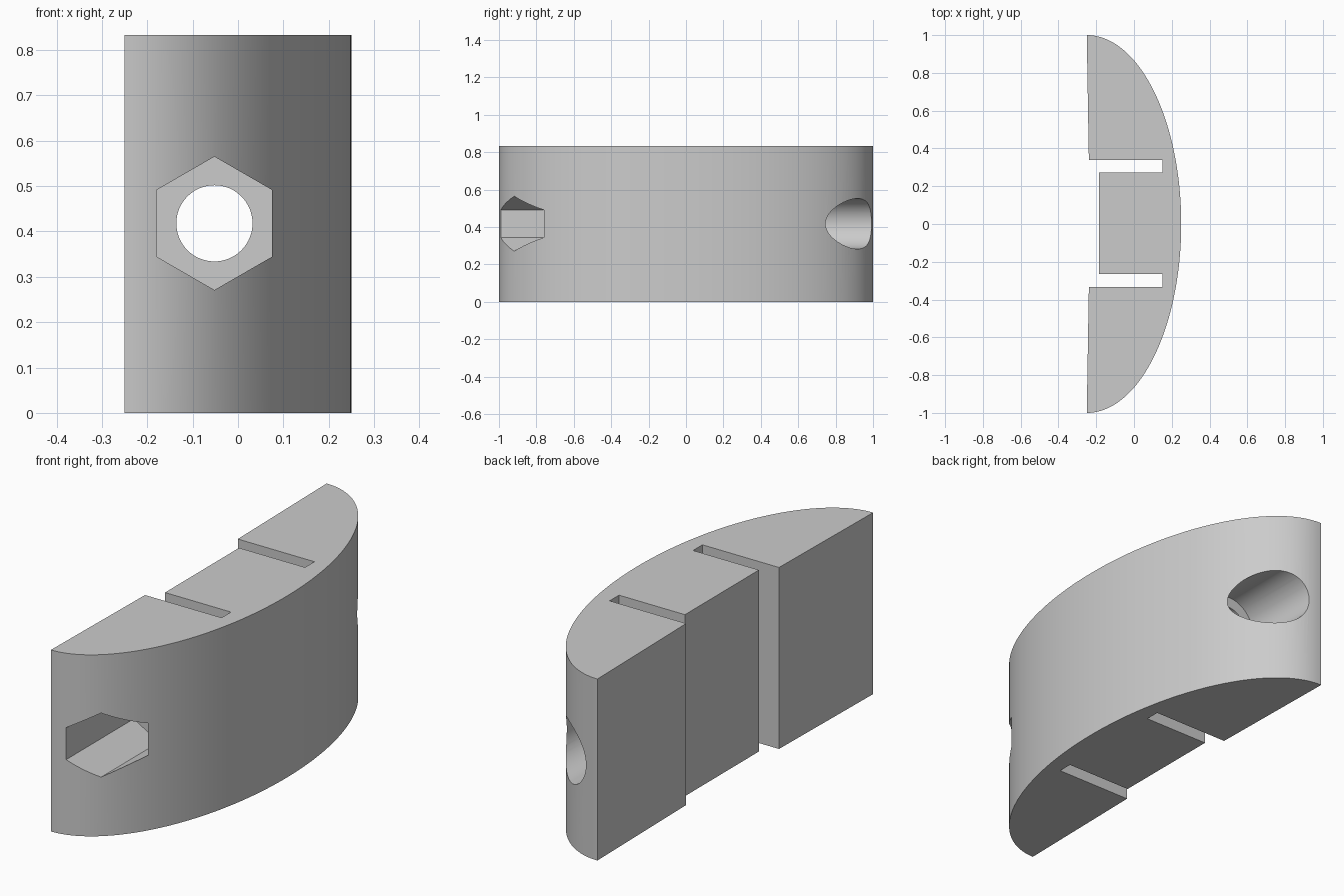
import bpy, bmesh, math
from mathutils import Matrix

if "Cube" in bpy.data.objects:
    bpy.data.objects.remove(bpy.data.objects["Cube"])

HEIGHT = 0.833
BORE_X, BORE_Z = -0.052, 0.418

grey = bpy.data.materials.new("light_grey")
grey.diffuse_color = (0.6, 0.6, 0.6, 1)
grey.use_nodes = True
grey.node_tree.nodes["Principled BSDF"].inputs["Base Color"].default_value = grey.diffuse_color


def make_object(name, bm):
    bmesh.ops.recalc_face_normals(bm, faces=bm.faces)
    mesh = bpy.data.meshes.new(name)
    bm.to_mesh(mesh)
    bm.free()
    mesh.materials.append(grey)
    obj = bpy.data.objects.new(name, mesh)
    bpy.context.collection.objects.link(obj)
    return obj


def bore_cutter(name, radius, sides, y0, y1, turn=0.0):
    """Prism lying along y, used to cut the fastener holes."""
    bm = bmesh.new()
    bmesh.ops.create_cone(bm, cap_ends=True, segments=sides, radius1=radius,
                          radius2=radius, depth=y1 - y0)
    place = (Matrix.Translation((BORE_X, (y0 + y1) / 2, BORE_Z))
             @ Matrix.Rotation(math.pi / 2, 4, 'X') @ Matrix.Rotation(turn, 4, 'Z'))
    bmesh.ops.transform(bm, matrix=place, verts=bm.verts)
    obj = make_object(name, bm)
    obj.hide_render = True
    return obj


# Half-ellipse body with two slots and a recessed middle on the flat side
SEG = 96
outline = []
for i in range(SEG + 1):
    a = -math.pi / 2 + math.pi * i / SEG
    outline.append((-0.25 + 0.5 * math.cos(a), math.sin(a)))
outline += [(-0.239, 0.34), (0.15, 0.34), (0.15, 0.272), (-0.185, 0.272),
            (-0.185, -0.265), (0.15, -0.265), (0.15, -0.333), (-0.239, -0.333)]

bm = bmesh.new()
base = bm.faces.new([bm.verts.new((x, y, 0)) for x, y in outline])
top = bmesh.ops.extrude_face_region(bm, geom=[base])
bmesh.ops.translate(bm, vec=(0, 0, HEIGHT),
                    verts=[g for g in top["geom"] if isinstance(g, bmesh.types.BMVert)])
body = make_object("clamp_body", bm)

# Through hole, round counterbore at the back, hexagonal pocket at the front
cutters = [
    bore_cutter("through_hole_cutter", 0.084, 64, -1.2, 1.2),
    bore_cutter("round_counterbore_cutter", 0.135, 64, 0.6, 1.2),
    bore_cutter("hex_pocket_cutter", 0.147, 6, -1.2, -0.5),
]
# Turn the hexagon so that one corner points up
hexagon = cutters[2].data
if max(v.co.z for v in hexagon.vertices) < BORE_Z + 0.14:
    hexagon.transform(Matrix.Translation((BORE_X, 0, BORE_Z))
                      @ Matrix.Rotation(math.pi / 6, 4, 'Y')
                      @ Matrix.Translation((-BORE_X, 0, -BORE_Z)))

bpy.context.view_layer.objects.active = body
body.select_set(True)
for cutter in cutters:
    mod = body.modifiers.new(cutter.name, 'BOOLEAN')
    mod.operation = 'DIFFERENCE'
    mod.solver = 'EXACT'
    mod.object = cutter
    bpy.ops.object.modifier_apply(modifier=mod.name)
for cutter in cutters:
    bpy.data.objects.remove(cutter)

bpy.ops.object.shade_smooth_by_angle(angle=math.radians(30))
